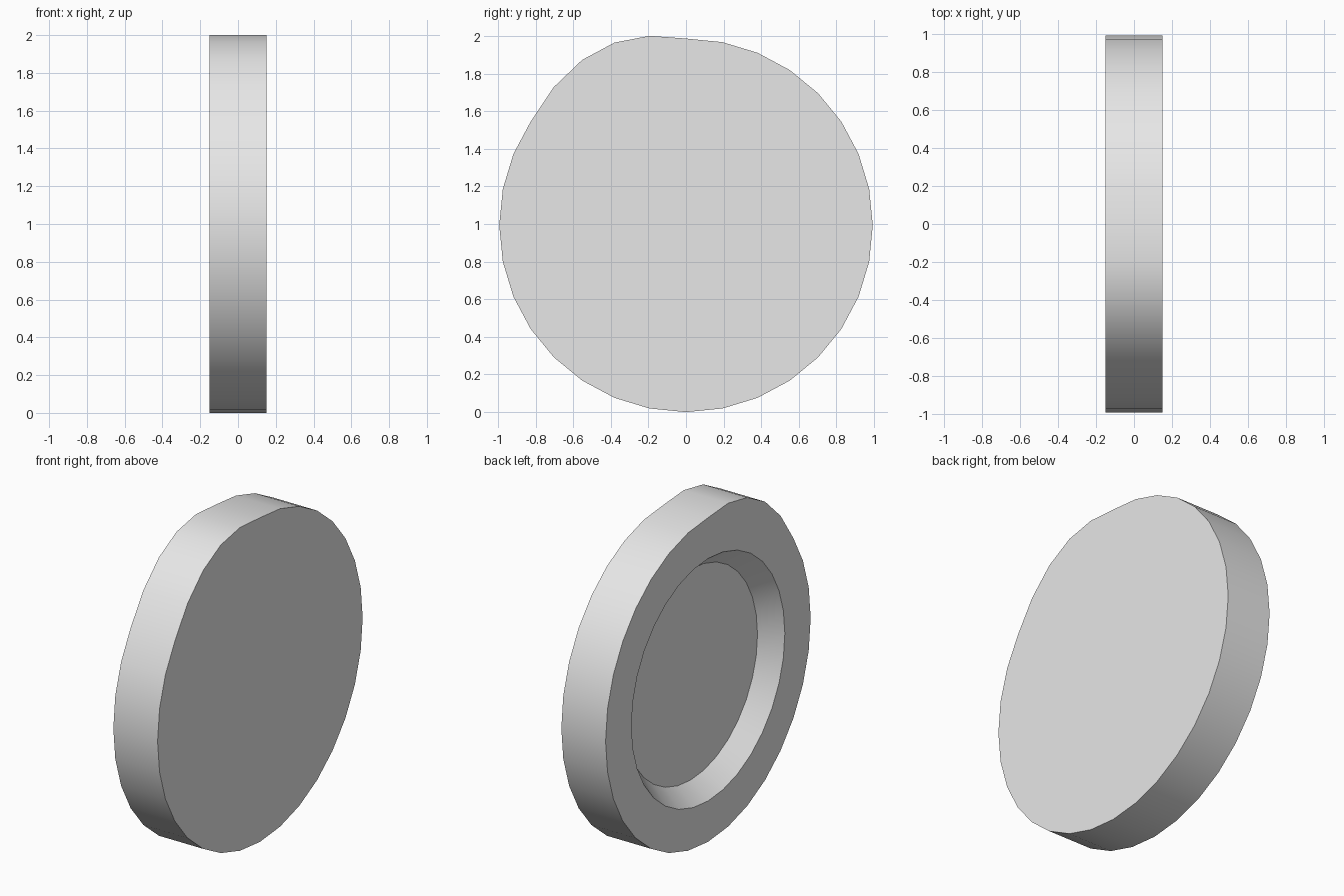
import bpy
import bmesh
from math import sin, cos, pi

cube = bpy.data.objects.get("Cube")
if cube:
    bpy.data.objects.remove(cube, do_unlink=True)

SIDES = 32
RADIUS = 0.993
HALF_WIDTH = 0.15
BULGE_STEPS = 5      # rim segments covered by the bulge
BULGE_HEIGHT = 0.057

grey = bpy.data.materials.new("light_grey")
grey.use_nodes = True
grey.diffuse_color = (0.8, 0.8, 0.8, 1)
grey.node_tree.nodes["Principled BSDF"].inputs["Base Color"].default_value = (0.8, 0.8, 0.8, 1)

bm = bmesh.new()


def ring(x, radius, bulge=0.0):
    """Ring of vertices around the x axis, starting at the top and turning to the front."""
    verts = []
    for i in range(SIDES):
        a = 2 * pi * i / SIDES
        lift = bulge * sin(pi * i / BULGE_STEPS) if i < BULGE_STEPS else 0
        verts.append(bm.verts.new((x, -radius * sin(a), RADIUS + radius * cos(a) + lift)))
    return verts


# Flat cap, outer rim, back annulus, tapered recess wall and recess floor
rings = [
    ring(HALF_WIDTH, RADIUS, BULGE_HEIGHT),
    ring(-HALF_WIDTH, RADIUS, BULGE_HEIGHT),
    ring(-HALF_WIDTH, RADIUS * 0.748),
    ring(-HALF_WIDTH + 0.117, RADIUS * 0.65),
]
for a, b in zip(rings, rings[1:]):
    for i in range(SIDES):
        j = (i + 1) % SIDES
        bm.faces.new((a[i], a[j], b[j], b[i]))
bm.faces.new(rings[0])
bm.faces.new(rings[-1])
bmesh.ops.recalc_face_normals(bm, faces=bm.faces[:])

mesh = bpy.data.meshes.new("recessed_disc")
bm.to_mesh(mesh)
bm.free()
mesh.materials.append(grey)
disc = bpy.data.objects.new("recessed_disc", mesh)
bpy.context.collection.objects.link(disc)

# Smooth rim and recess wall, crisp cap edges
bpy.ops.object.select_all(action="DESELECT")
disc.select_set(True)
bpy.context.view_layer.objects.active = disc
bpy.ops.object.shade_smooth_by_angle(angle=pi / 6)
